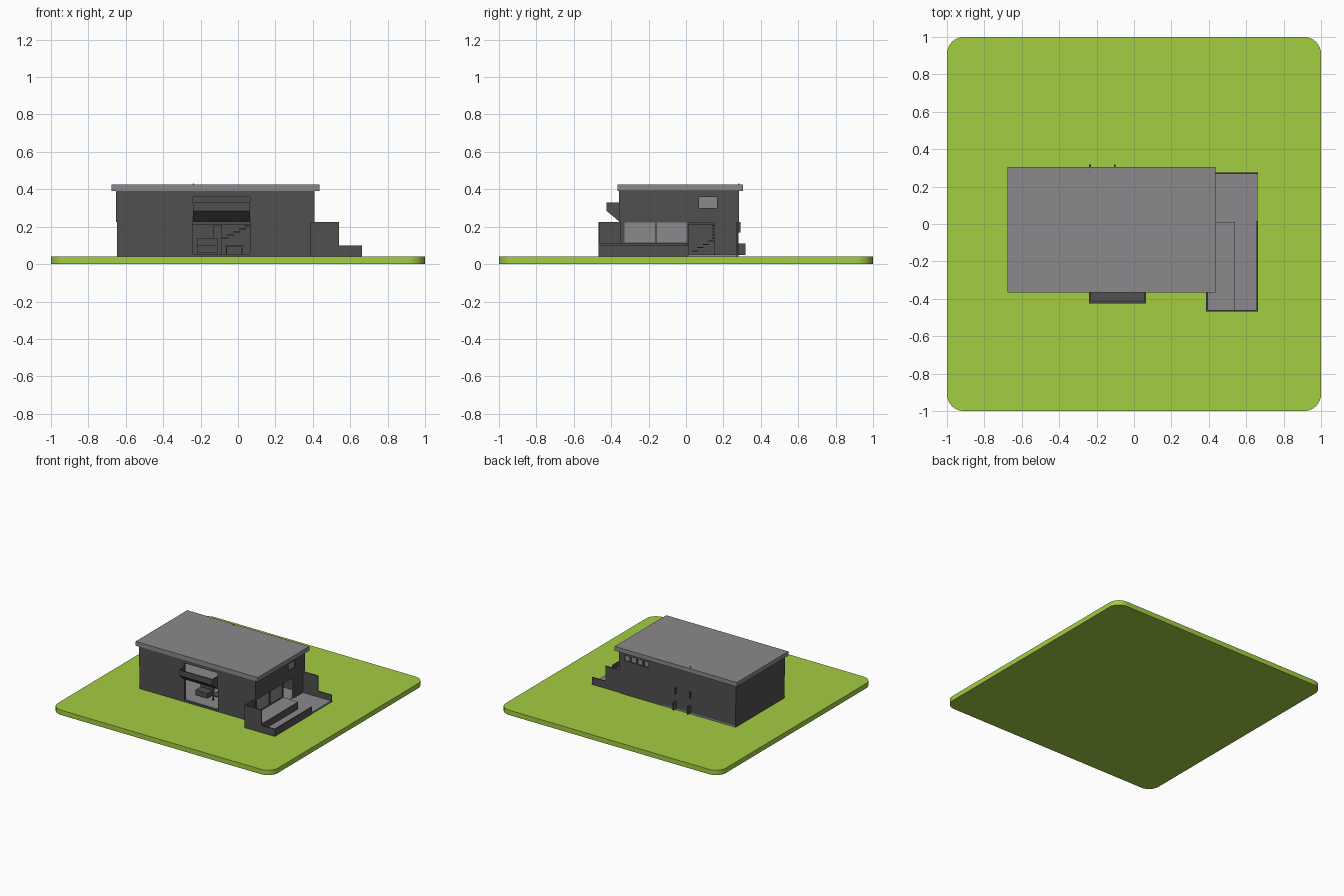
import bpy, bmesh, math
from mathutils import Vector

if "Cube" in bpy.data.objects:
    bpy.data.objects.remove(bpy.data.objects["Cube"])


def material(name, rgb):
    m = bpy.data.materials.new(name)
    m.diffuse_color = (*rgb, 1)
    m.use_nodes = True
    m.node_tree.nodes["Principled BSDF"].inputs["Base Color"].default_value = m.diffuse_color
    return m


GREEN = material("grass_green", (0.37, 0.61, 0.055))
DARK = material("dark_grey", (0.08, 0.08, 0.08))
LIGHT = material("light_grey", (0.26, 0.25, 0.26))


def finish(name, bm, mat, top=None):
    bmesh.ops.recalc_face_normals(bm, faces=bm.faces)
    me = bpy.data.meshes.new(name)
    me.materials.append(mat)
    if top:
        me.materials.append(top)
        for f in bm.faces:
            f.material_index = 1 if f.normal.z > 0.9 else 0
    bm.to_mesh(me)
    bm.free()
    ob = bpy.data.objects.new(name, me)
    bpy.context.collection.objects.link(ob)
    return ob


def extrude(bm, vec):
    r = bmesh.ops.extrude_face_region(bm, geom=bm.faces[:])
    vs = [v for v in r["geom"] if isinstance(v, bmesh.types.BMVert)]
    bmesh.ops.translate(bm, verts=vs, vec=vec)


def prism(name, pts, vec, mat, top=None):
    """Polygon extruded along a vector."""
    bm = bmesh.new()
    bm.faces.new([bm.verts.new(p) for p in pts])
    extrude(bm, vec)
    return finish(name, bm, mat, top)


def box(name, x0, x1, y0, y1, z0, z1, mat=DARK, top=None):
    pts = [(x0, y0, z0), (x1, y0, z0), (x1, y1, z0), (x0, y1, z0)]
    return prism(name, pts, (0, 0, z1 - z0), mat, top)


def wall(name, axis, pos, u0, u1, z0, z1, inward, holes=()):
    """Wall sheet with rectangular holes (u0, u1, z0, z1), thickened inwards."""
    us = sorted({u0, u1, *[h[0] for h in holes], *[h[1] for h in holes]})
    zs = sorted({z0, z1, *[h[2] for h in holes], *[h[3] for h in holes]})
    bm = bmesh.new()
    for a, b in zip(us, us[1:]):
        for c, d in zip(zs, zs[1:]):
            u, z = (a + b) / 2, (c + d) / 2
            if any(h[0] < u < h[1] and h[2] < z < h[3] for h in holes):
                continue
            bm.faces.new([bm.verts.new((p, pos, q) if axis == "y" else (pos, p, q))
                          for p, q in ((a, c), (b, c), (b, d), (a, d))])
    bmesh.ops.remove_doubles(bm, verts=bm.verts, dist=1e-5)
    extrude(bm, (0, inward, 0) if axis == "y" else (inward, 0, 0))
    finish(name, bm, DARK)


# Lawn: rounded square
R = 0.09
lawn = []
for i, (sx, sy) in enumerate(((1, 1), (-1, 1), (-1, -1), (1, -1))):
    for k in range(9):
        a = math.pi / 2 * (i + k / 8)
        lawn.append((sx * (1 - R) + R * math.cos(a), sy * (1 - R) + R * math.sin(a), 0))
prism("lawn", lawn, (0, 0, 0.04), GREEN)

# House slab, middle floor (open over the stairs) and roof
box("house_slab", -0.645, 0.405, -0.352, 0.28, 0.035, 0.052, LIGHT)
box("upper_floor_front", -0.63, 0.385, -0.33, 0.03, 0.212, 0.228, DARK, LIGHT)
box("upper_floor_left", -0.63, -0.11, 0.03, 0.26, 0.212, 0.228, DARK, LIGHT)
box("upper_floor_right", 0.08, 0.385, 0.03, 0.26, 0.212, 0.228, DARK, LIGHT)
box("roof", -0.675, 0.435, -0.365, 0.305, 0.39, 0.425, LIGHT)

# Walls of both storeys, the lower one set in slightly
T = 0.02
back_windows = [(0.14 + i * 0.058, 0.186 + i * 0.058, 0.32, 0.365) for i in range(4)]
storeys = (
    ("lower", 0.04, 0.225, 0.004, [(-0.24, 0.065, 0.055, 0.225)],
     [(-0.33, -0.165, 0.115, 0.222), (-0.155, 0.003, 0.115, 0.222), (0.015, 0.15, 0.052, 0.222)], []),
    ("upper", 0.225, 0.39, 0.0, [(-0.24, 0.065, 0.225, 0.36)],
     [(0.07, 0.165, 0.30, 0.36)], back_windows),
)
for s, z0, z1, d, front, right, back in storeys:
    x0, x1, y0, y1 = -0.652 + d, 0.408 - d, -0.357 + d, 0.284 - d
    wall(s + "_front_wall", "y", y0, x0, x1, z0, z1, T, front)
    wall(s + "_back_wall", "y", y1, x0, x1, z0, z1, -T, back)
    wall(s + "_left_wall", "x", x0, y0, y1, z0, z1, T)
    wall(s + "_right_wall", "x", x1, y0, y1, z0, z1, -T, right)

# Window panes
for i, (a, b, c, d) in enumerate(back_windows):
    box(f"back_pane_{i}", a, b, 0.27, 0.275, c, d, LIGHT)
box("side_pane", 0.393, 0.398, 0.07, 0.165, 0.30, 0.36, LIGHT)
for i, (a, b) in enumerate(((-0.33, -0.165), (-0.155, 0.003))):
    box(f"terrace_pane_{i}", 0.391, 0.396, a, b, 0.115, 0.222, LIGHT)

# Balcony: sloped underside with a parapet tray
W = 0.305
tray = [(-0.24, y, z) for y, z in ((-0.357, 0.228), (-0.425, 0.285), (-0.425, 0.33),
                                   (-0.415, 0.33), (-0.415, 0.29), (-0.357, 0.29))]
prism("balcony", tray, (W, 0, 0), DARK)
for n, x in (("left", -0.24), ("right", 0.055)):
    box(f"balcony_{n}_side", x, x + 0.01, -0.425, -0.357, 0.285, 0.33)

# Terrace: paving, raised platform and stepped side walls
box("terrace_paving", 0.39, 0.66, -0.46, 0.27, 0.035, 0.052, LIGHT)
box("terrace_platform", 0.40, 0.54, -0.46, 0.01, 0.04, 0.11, DARK, LIGHT)
box("platform_front", 0.39, 0.405, -0.46, -0.355, 0.04, 0.11, DARK, LIGHT)
box("terrace_low_wall", 0.655, 0.662, -0.465, 0.015, 0.04, 0.10)
box("terrace_corner_wall", 0.385, 0.395, -0.468, -0.35, 0.04, 0.225)
for n, y, x in (("front", -0.468, 0.385), ("back", 0.267, 0.40)):
    steps = [(x, y, 0.04), (0.662, y, 0.04), (0.662, y, 0.10),
             (0.54, y, 0.10), (0.54, y, 0.225), (x, y, 0.225)]
    prism(f"terrace_{n}_wall", steps, (0, 0.008, 0), DARK)

# Stairs: first flight runs back, second runs right
for i in range(4):
    y, z = 0.03 + i * 0.03, 0.068 + i * 0.017
    box(f"lower_tread_{i}", -0.16, -0.09, y, y + 0.033, z, z + 0.006)
for i in range(5):
    x, z = -0.09 + i * 0.032, 0.138 + i * 0.016
    box(f"upper_tread_{i}", x, x + 0.036, 0.14, 0.25, z, z + 0.006)

# Furniture behind the front opening
box("sofa_seat", -0.22, -0.11, -0.24, -0.17, 0.06, 0.10)
box("sofa_back", -0.22, -0.11, -0.17, -0.15, 0.06, 0.14)
box("table_top", -0.07, 0.03, -0.24, -0.16, 0.092, 0.10)
for x in (-0.065, 0.02):
    for y in (-0.235, -0.17):
        box("table_leg", x, x + 0.006, y, y + 0.006, 0.052, 0.092)
box("cupboard", -0.13, -0.085, -0.04, 0.0, 0.052, 0.21)

# Fittings on the back wall
for x in (-0.24, -0.108):
    box("back_lower_fitting", x, x + 0.01, 0.275, 0.318, 0.05, 0.11)
    box("back_upper_fitting", x, x + 0.01, 0.275, 0.292, 0.17, 0.225)
box("roof_vent", -0.24, -0.235, 0.28, 0.285, 0.42, 0.432)
